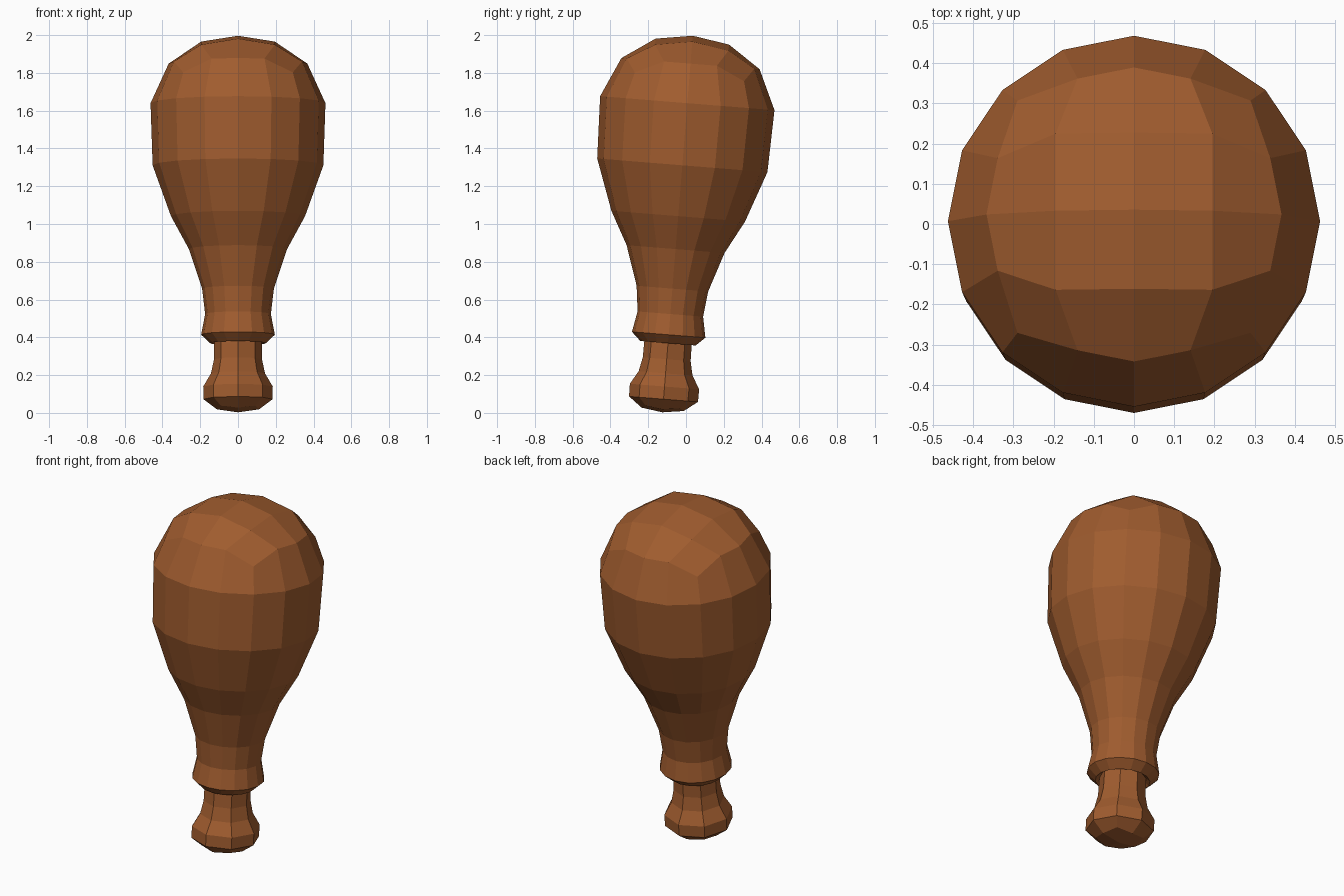
import bpy, bmesh, math
from mathutils import Matrix, Vector

if "Cube" in bpy.data.objects:
    bpy.data.objects.remove(bpy.data.objects["Cube"])

# Whole model leans slightly towards the back
LEAN = Matrix.Translation((0, -0.125, 0)) @ Matrix.Rotation(math.radians(-4.6), 4, 'X')

brown = bpy.data.materials.new("roast_brown")
brown.diffuse_color = (0.35, 0.107, 0.028, 1)
brown.use_nodes = True
brown.node_tree.nodes["Principled BSDF"].inputs["Base Color"].default_value = brown.diffuse_color


def add_rings(bm, profile, sides):
    """Bridge rings of the (radius, height) profile; return the last ring."""
    prev = None
    for r, z in profile:
        ring = [bm.verts.new((r * math.cos(2 * math.pi * i / sides),
                              r * math.sin(2 * math.pi * i / sides), z))
                for i in range(sides)]
        if prev:
            for i in range(sides):
                j = (i + 1) % sides
                bm.faces.new((prev[i], prev[j], ring[j], ring[i]))
        prev = ring
    return prev


def finish(bm, name):
    bmesh.ops.transform(bm, matrix=LEAN, verts=bm.verts)
    bmesh.ops.recalc_face_normals(bm, faces=bm.faces)
    mesh = bpy.data.meshes.new(name)
    bm.to_mesh(mesh)
    bm.free()
    mesh.materials.append(brown)
    bpy.context.collection.objects.link(bpy.data.objects.new(name, mesh))


# Meat: 16-sided pear body with a rolled lower collar
bm = bmesh.new()
cap = add_rings(bm, [(0.11, 0.40), (0.147, 0.37), (0.195, 0.415), (0.174, 0.525),
                     (0.19, 0.66), (0.26, 0.87), (0.355, 1.045), (0.452, 1.315),
                     (0.463, 1.645), (0.367, 1.855)], 16)

# Rounded top: 4 x 4 grid of quads whose border is the last ring
for i in (2, 6, 10, 14):
    a = math.pi * i / 8
    cap[i].co = Vector((0.41 * math.cos(a), 0.41 * math.sin(a), 1.785))
grid = {}
for i in range(16):
    # walk round the square border, starting at the middle of the +x side
    k = (i + 2) % 16
    side, s = divmod(k, 4)
    x, y = [(2, s - 2), (2 - s, 2), (-2, 2 - s), (s - 2, -2)][side]
    grid[x, y] = cap[i]
for x in (-1, 0, 1):
    for y in (-1, 0, 1):
        z = {0: 2.003, 1: 1.972, 2: 1.94}[abs(x) + abs(y)]
        grid[x, y] = bm.verts.new((x * 0.195, y * 0.195, z))
for x in range(-2, 2):
    for y in range(-2, 2):
        bm.faces.new((grid[x, y], grid[x + 1, y], grid[x + 1, y + 1], grid[x, y + 1]))
finish(bm, "meat_body")

# Bone: 8-sided shaft with a rounded knob
bm = bmesh.new()
end = add_rings(bm, [(0.122, 0.46), (0.126, 0.36), (0.127, 0.285), (0.143, 0.21),
                     (0.184, 0.14), (0.183, 0.073), (0.112, 0.019)], 8)
for i in (1, 3, 5, 7):
    end[i].co.x *= 1.15
    end[i].co.y *= 1.15
    end[i].co.z += 0.012
tip = bm.verts.new((0, 0, 0.003))
for i in range(0, 8, 2):
    bm.faces.new((tip, end[i], end[i + 1], end[(i + 2) % 8]))
finish(bm, "bone_handle")
